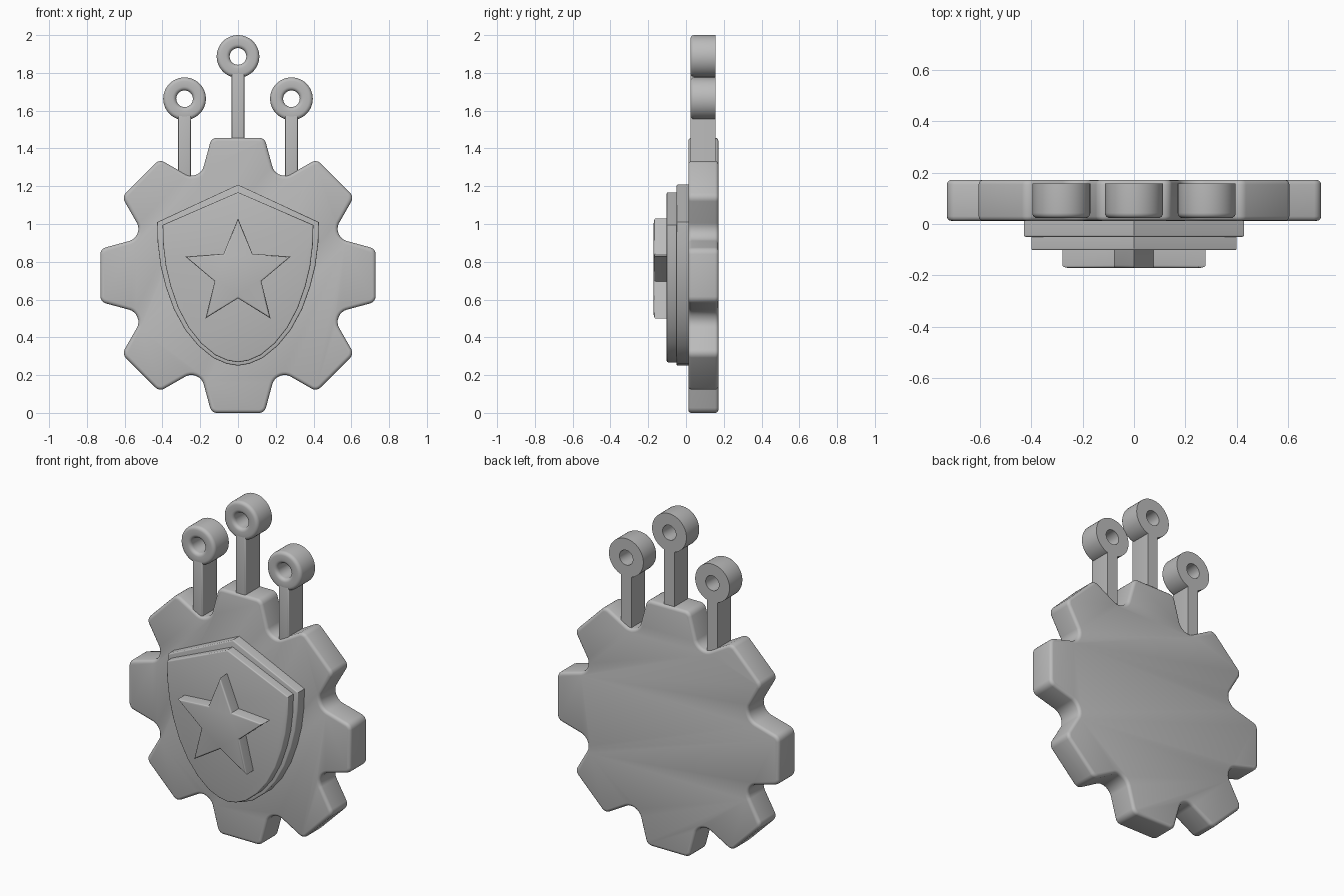
import bpy, bmesh
from math import sin, cos, pi, radians
from mathutils import Vector

if "Cube" in bpy.data.objects:
    bpy.data.objects.remove(bpy.data.objects["Cube"])

grey = bpy.data.materials.new("plain grey")
grey.use_nodes = True
colour = (0.5, 0.5, 0.5, 1)
grey.diffuse_color = colour
grey.node_tree.nodes["Principled BSDF"].inputs["Base Color"].default_value = colour


def finish(name, bm, angle=35):
    bmesh.ops.recalc_face_normals(bm, faces=bm.faces)
    mesh = bpy.data.meshes.new(name)
    bm.to_mesh(mesh)
    bm.free()
    mesh.materials.append(grey)
    obj = bpy.data.objects.new(name, mesh)
    bpy.context.collection.objects.link(obj)
    bpy.ops.object.select_all(action='DESELECT')
    obj.select_set(True)
    bpy.context.view_layer.objects.active = obj
    bpy.ops.object.shade_smooth_by_angle(angle=radians(angle))
    return obj


def slab(name, outline, front, back, rim, corner=0, back_rim=True):
    """Extrude an (x, z) outline along y, round its corners, then its rims."""
    bm = bmesh.new()
    face = bm.faces.new([bm.verts.new((x, front, z)) for x, z in outline])
    res = bmesh.ops.extrude_face_region(bm, geom=[face])
    moved = [v for v in res["geom"] if isinstance(v, bmesh.types.BMVert)]
    bmesh.ops.translate(bm, verts=moved, vec=(0, back - front, 0))
    if face.is_valid and len(face.link_loops if hasattr(face, "link_loops") else face.loops) == 0:
        bm.faces.remove(face)
    bmesh.ops.recalc_face_normals(bm, faces=bm.faces)
    if corner:
        sides = [e for e in bm.edges if abs(e.verts[0].co.y - e.verts[1].co.y) > 1e-4]
        bmesh.ops.bevel(bm, geom=sides, offset=corner, segments=4, profile=0.5,
                        affect='EDGES', clamp_overlap=True)
    levels = [front, back] if back_rim else [front]
    rims = [e for e in bm.edges
            if any(all(abs(v.co.y - y) < 1e-5 for v in e.verts) for y in levels)]
    bmesh.ops.bevel(bm, geom=rims, offset=rim, segments=3, profile=0.5,
                    affect='EDGES', clamp_overlap=True)
    return finish(name, bm)


def polar(r, degrees, cz):
    a = radians(degrees)
    return r * sin(a), cz + r * cos(a)


# Gear plate with eight tapered teeth
hub = 0.728
gear = []
for i in range(8):
    a = i * 45
    gear += [polar(0.578, a - 19.2, hub), polar(0.742, a - 10.9, hub),
             polar(0.742, a + 10.9, hub), polar(0.578, a + 19.2, hub)]
slab("gear_plate", gear, 0.012, 0.172, 0.018, 0.028)

# Two stacked shields: peaked top, curved sides
half = [(0.428, 1.01), (0.425, 0.9), (0.41, 0.78), (0.383, 0.67), (0.34, 0.55),
        (0.28, 0.44), (0.21, 0.355), (0.13, 0.29), (0.06, 0.26)]


def shield(scale_x, scale_z, peak, foot):
    right = [(x * scale_x, foot + (z - 0.25) * scale_z) for x, z in half]
    return [(0, peak)] + right + [(0, foot)] + [(-x, z) for x, z in reversed(right)]


slab("shield_base", shield(1, 1, 1.208, 0.25), -0.05, 0.03, 0.007, back_rim=False)
slab("shield_face", shield(0.932, 0.957, 1.168, 0.268), -0.102, -0.04, 0.007,
     back_rim=False)

# Raised five-pointed star
star = [polar(0.13 if i % 2 else 0.293, i * 36, 0.737) for i in range(10)]
slab("star", star, -0.171, -0.09, 0.01, back_rim=False)


# Eyelets: a lathed ring with a rounded front, on a square stem
def eyelet(side, x, z, foot):
    front, back, outer, inner, rnd = 0.023, 0.157, 0.113, 0.044, 0.02
    arc = [i * pi / 8 for i in range(5)]
    profile = [(inner, back), (outer, back)]
    profile += [(outer - rnd + rnd * cos(a), front + rnd - rnd * sin(a)) for a in arc]
    profile += [(inner + rnd - rnd * sin(a), front + rnd - rnd * cos(a)) for a in arc]
    bm = bmesh.new()
    n = 48
    loops = []
    for k in range(n):
        t = 2 * pi * k / n
        loops.append([bm.verts.new((x + r * sin(t), y, z + r * cos(t)))
                      for r, y in profile])
    m = len(profile)
    for k in range(n):
        a, b = loops[k], loops[(k + 1) % n]
        for j in range(m):
            bm.faces.new((a[j], a[(j + 1) % m], b[(j + 1) % m], b[j]))
    finish(side + "_eyelet_ring", bm)
    w, top = 0.034, z - 0.085
    slab(side + "_eyelet_stem", [(x - w, foot), (x + w, foot), (x + w, top), (x - w, top)],
         front, back, 0.008, back_rim=False)


eyelet("middle", 0, 1.887, 1.4)
for side, s in (("left", 1), ("right", -1)):
    eyelet(side, s * 0.283, 1.663, 1.2)
